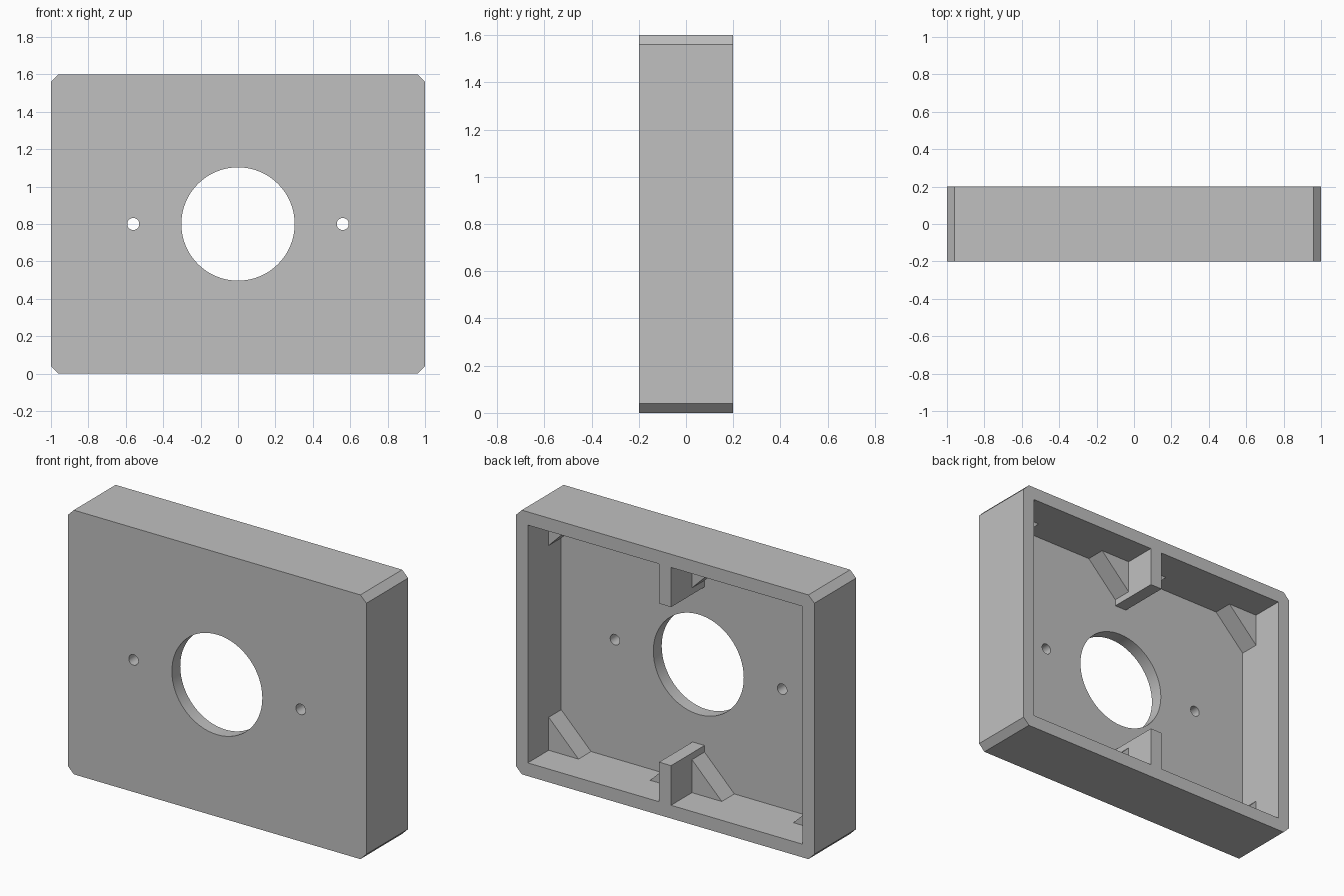
import bpy, bmesh, math

if "Cube" in bpy.data.objects:
    bpy.data.objects.remove(bpy.data.objects["Cube"], do_unlink=True)

W, H, D = 1.0, 1.6, 0.2        # half width, height, half depth
WALL, CHAMFER = 0.08, 0.04
FLOOR_Y = -D + WALL            # inner face of the front plate
MID = H / 2

grey = bpy.data.materials.new("plain_grey")
grey.use_nodes = True
colour = (0.527, 0.527, 0.527, 1)
grey.diffuse_color = colour
grey.node_tree.nodes["Principled BSDF"].inputs["Base Color"].default_value = colour


def prism(name, outline, y0, y1):
    """Extrude an x-z outline from y0 to y1."""
    bm = bmesh.new()
    face = bm.faces.new([bm.verts.new((x, y0, z)) for x, z in outline])
    out = bmesh.ops.extrude_face_region(bm, geom=[face])["geom"]
    bmesh.ops.translate(bm, vec=(0, y1 - y0, 0),
                        verts=[v for v in out if isinstance(v, bmesh.types.BMVert)])
    bmesh.ops.recalc_face_normals(bm, faces=bm.faces)
    mesh = bpy.data.meshes.new(name)
    bm.to_mesh(mesh)
    bm.free()
    mesh.materials.append(grey)
    obj = bpy.data.objects.new(name, mesh)
    bpy.context.collection.objects.link(obj)
    return obj


def rect(x0, x1, z0, z1):
    return [(x0, z0), (x1, z0), (x1, z1), (x0, z1)]


def circle(cx, cz, r, n):
    return [(cx + r * math.cos(math.tau * i / n), cz + r * math.sin(math.tau * i / n))
            for i in range(n)]


def cut(target, cutter):
    bpy.context.view_layer.objects.active = target
    mod = target.modifiers.new("cut", "BOOLEAN")
    mod.operation, mod.solver, mod.object = "DIFFERENCE", "EXACT", cutter
    bpy.ops.object.modifier_apply(modifier=mod.name)
    bpy.data.objects.remove(cutter, do_unlink=True)


# Open-backed housing with chamfered corners
corners = []
for sx, sz in ((-1, -1), (1, -1), (1, 1), (-1, 1)):
    pair = [(sx * W, MID + sz * (MID - CHAMFER)), (sx * (W - CHAMFER), MID + sz * MID)]
    corners += pair if sx * sz > 0 else pair[::-1]
housing = prism("housing", corners, -D, D)
cut(housing, prism("cavity_cutter", rect(WALL - W, W - WALL, WALL, H - WALL), FLOOR_Y, D + 0.1))

# Central opening and two screw holes through the front plate
for cx, r, n in ((0, 0.303, 64), (-0.56, 0.032, 32), (0.56, 0.032, 32)):
    cut(housing, prism("hole_cutter", circle(cx, MID, r, n), -D - 0.1, 0))
bpy.ops.object.select_all(action="DESELECT")
housing.select_set(True)
bpy.context.view_layer.objects.active = housing
bpy.ops.object.shade_smooth_by_angle(angle=math.radians(30))

# Centre ribs and triangular gussets on the bottom and top walls
RIB_HALF, RIB_HEIGHT, LEG = 0.04, 0.24, 0.2
for level, base, up in (("bottom", WALL, 1), ("top", H - WALL, -1)):
    prism(f"{level}_rib", rect(-RIB_HALF, RIB_HALF, base, base + up * RIB_HEIGHT), FLOOR_Y, D)
    for side, s in (("left", 1), ("right", -1)):
        for place, x, run in (("rib", RIB_HALF, LEG), ("corner", W - WALL, -LEG)):
            prism(f"{level}_{side}_{place}_gusset",
                  [(s * x, base), (s * (x + run), base), (s * x, base + up * LEG)],
                  FLOOR_Y, 0)
